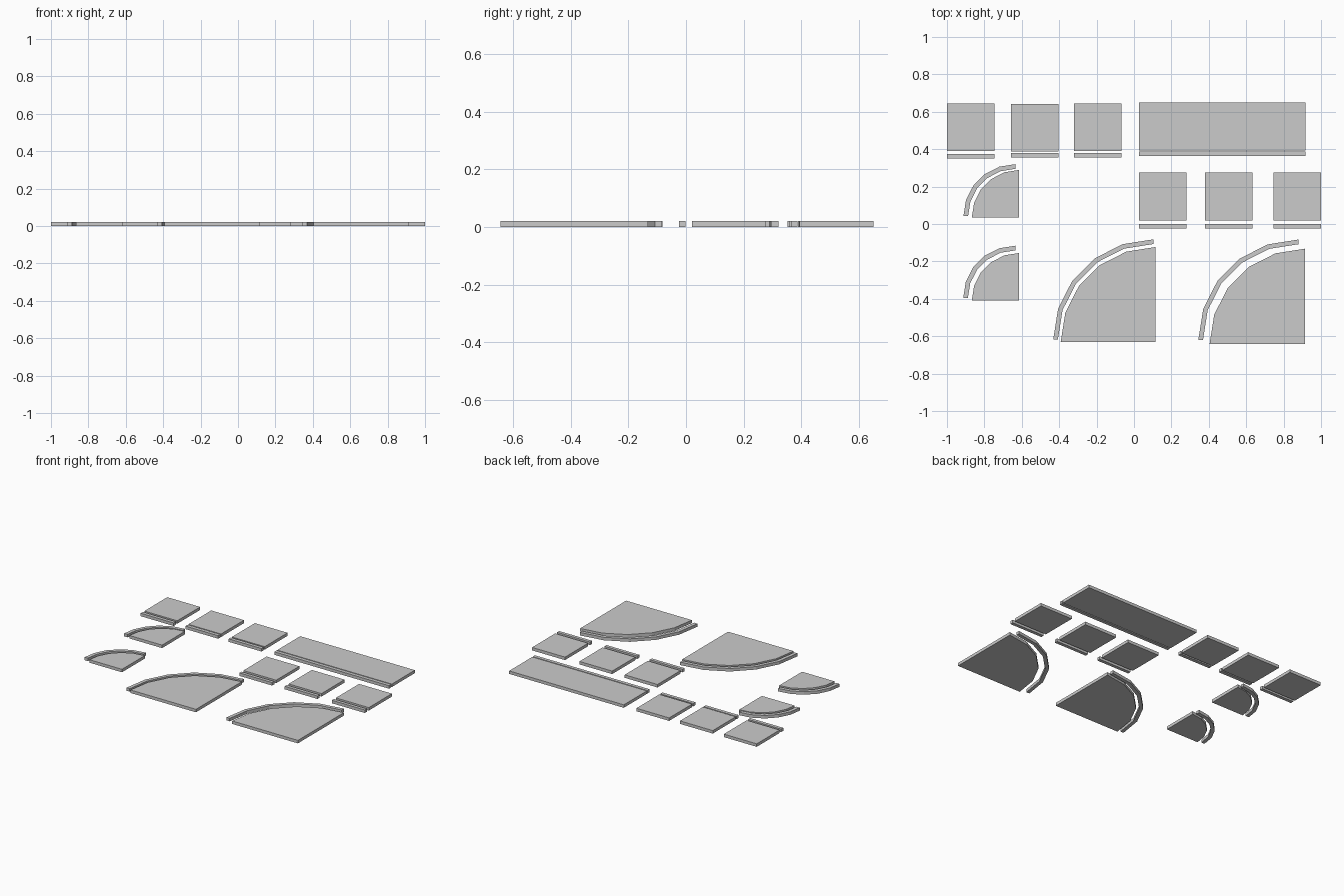
import bpy, bmesh
from math import cos, sin, pi

if "Cube" in bpy.data.objects:
    bpy.data.objects.remove(bpy.data.objects["Cube"])

HEIGHT = 0.021


def slab(name, outline):
    """Extrude a flat outline (list of x, y) into a solid slab standing on z = 0."""
    bm = bmesh.new()
    face = bm.faces.new([bm.verts.new((x, y, 0)) for x, y in outline])
    ext = bmesh.ops.extrude_face_region(bm, geom=[face])
    verts = [g for g in ext["geom"] if isinstance(g, bmesh.types.BMVert)]
    bmesh.ops.translate(bm, vec=(0, 0, HEIGHT), verts=verts)
    bmesh.ops.recalc_face_normals(bm, faces=bm.faces)
    mesh = bpy.data.meshes.new(name)
    bm.to_mesh(mesh)
    bm.free()
    obj = bpy.data.objects.new(name, mesh)
    bpy.context.collection.objects.link(obj)
    return obj


def rect(x0, x1, y0, y1):
    return [(x0, y0), (x1, y0), (x1, y1), (x0, y1)]


def arc(cx, cy, r, steps=5):
    """Quarter arc from the left point up to the top point."""
    return [(cx - r * cos(pi / 2 * i / steps), cy + r * sin(pi / 2 * i / steps))
            for i in range(steps + 1)]


# Straight paving slabs, each with a separate curb strip in front
# (x0, x1, slab y0, slab y1, curb y0, curb y1)
straight = [
    (-1.0, -0.745, 0.391, 0.645, 0.351, 0.375),
    (-0.657, -0.403, 0.388, 0.642, 0.356, 0.380),
    (-0.321, -0.067, 0.391, 0.645, 0.356, 0.380),
    (0.028, 0.917, 0.394, 0.649, 0.363, 0.387),
    (0.028, 0.282, 0.020, 0.276, -0.024, -0.001),
    (0.379, 0.633, 0.020, 0.276, -0.024, -0.001),
    (0.745, 1.0, 0.020, 0.276, -0.024, -0.001),
]
for i, (x0, x1, y0, y1, c0, c1) in enumerate(straight, 1):
    slab(f"pavement_slab_{i}", rect(x0, x1, y0, y1))
    slab(f"curb_strip_{i}", rect(x0, x1, c0, c1))

# Quarter-round corner slabs, each with a curved curb outside
# (corner x, corner y, slab radius, curb centre x, curb centre y, curb outer radius)
corners = [
    (-0.614, 0.036, 0.253, -0.634, 0.042, 0.278),
    (-0.614, -0.408, 0.253, -0.634, -0.395, 0.279),
    (0.116, -0.631, 0.508, 0.104, -0.618, 0.536),
    (0.914, -0.642, 0.510, 0.880, -0.619, 0.536),
]
for i, (x, y, r, cx, cy, ro) in enumerate(corners, 1):
    slab(f"corner_slab_{i}", arc(x, y, r) + [(x, y)])
    slab(f"corner_curb_{i}", arc(cx, cy, ro) + arc(cx, cy, ro - 0.025)[::-1])
